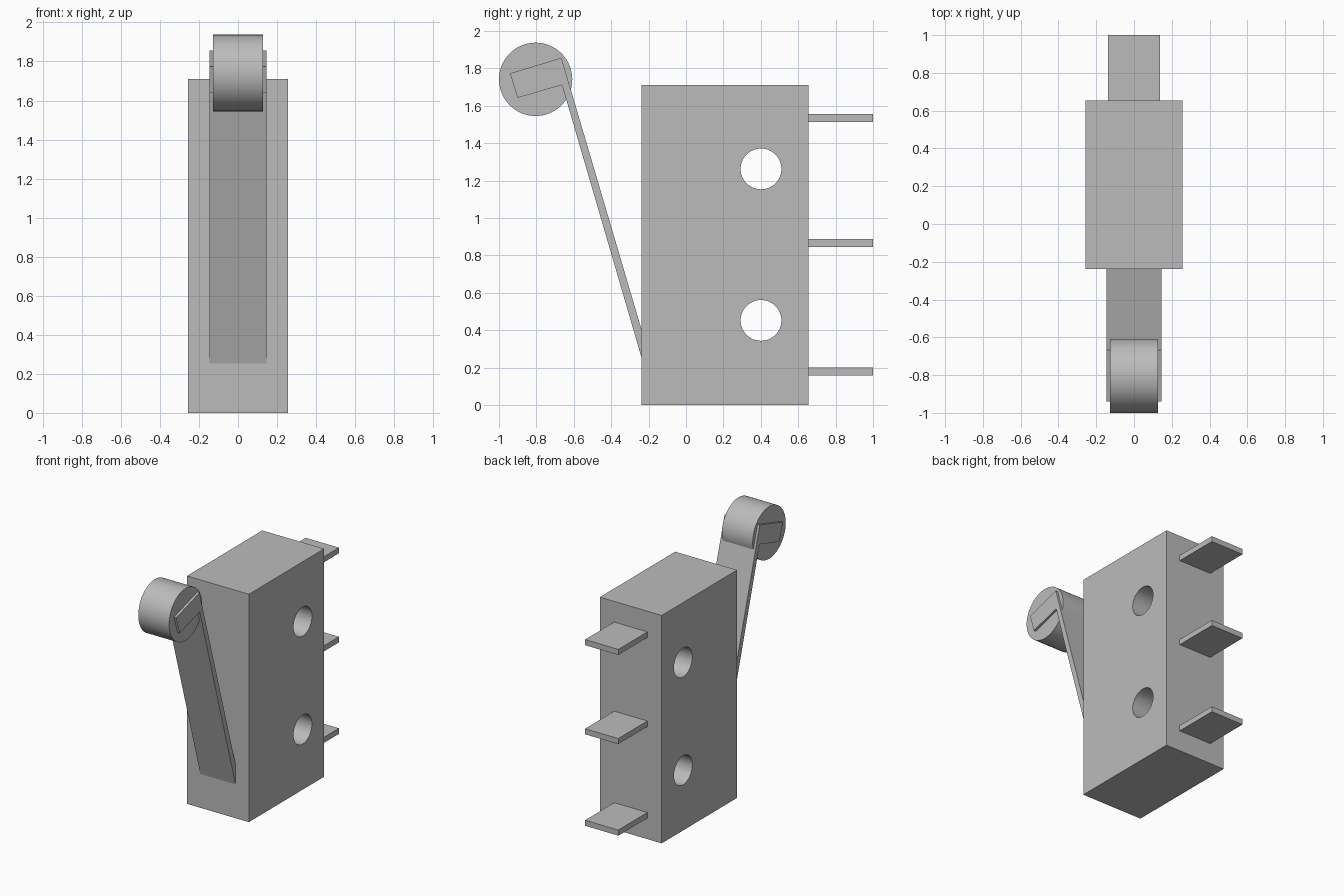
import bpy
import bmesh
import math
from mathutils import Matrix

old = bpy.data.objects.get("Cube")
if old:
    bpy.data.objects.remove(old, do_unlink=True)

grey = bpy.data.materials.new("plain grey")
grey.use_nodes = True
colour = (0.5, 0.5, 0.5, 1)
grey.diffuse_color = colour
grey.node_tree.nodes["Principled BSDF"].inputs["Base Color"].default_value = colour


def add_object(name, bm):
    """Turn a bmesh into a grey object."""
    bmesh.ops.recalc_face_normals(bm, faces=bm.faces)
    mesh = bpy.data.meshes.new(name)
    bm.to_mesh(mesh)
    bm.free()
    mesh.materials.append(grey)
    obj = bpy.data.objects.new(name, mesh)
    bpy.context.collection.objects.link(obj)
    return obj


def extrude_profile(name, points, half_width):
    """Sweep a side profile of (y, z) points across x."""
    bm = bmesh.new()
    face = bm.faces.new([bm.verts.new((-half_width, y, z)) for y, z in points])
    swept = bmesh.ops.extrude_face_region(bm, geom=[face])["geom"]
    verts = [v for v in swept if isinstance(v, bmesh.types.BMVert)]
    bmesh.ops.translate(bm, verts=verts, vec=(2 * half_width, 0, 0))
    return add_object(name, bm)


def block(name, half_width, y0, y1, z0, z1):
    return extrude_profile(name, [(y0, z0), (y1, z0), (y1, z1), (y0, z1)], half_width)


def cross_cylinder(name, y, z, radius, half_width):
    """Cylinder lying along x."""
    bm = bmesh.new()
    place = Matrix.Translation((0, y, z)) @ Matrix.Rotation(math.pi / 2, 4, "Y")
    bmesh.ops.create_cone(bm, cap_ends=True, segments=64, radius1=radius,
                          radius2=radius, depth=2 * half_width, matrix=place)
    return add_object(name, bm)


def smooth(obj):
    bpy.ops.object.select_all(action="DESELECT")
    obj.select_set(True)
    bpy.context.view_layer.objects.active = obj
    bpy.ops.object.shade_smooth_by_angle(angle=math.radians(30))


# Switch body with two mounting holes
BACK = 0.655
housing = block("housing", 0.257, -0.238, BACK, 0, 1.711)
bpy.context.view_layer.objects.active = housing
for hole_z in (0.452, 1.262):
    cutter = cross_cylinder("hole_cutter", 0.401, hole_z, 0.109, 0.4)
    cutter.hide_render = True
    cut = housing.modifiers.new("mounting hole", "BOOLEAN")
    cut.operation = "DIFFERENCE"
    cut.solver = "EXACT"
    cut.object = cutter
    bpy.ops.object.modifier_apply(modifier=cut.name)
    bpy.data.objects.remove(cutter, do_unlink=True)
smooth(housing)

# Terminals on the back
for label, z in (("lower", 0.179), ("middle", 0.866), ("upper", 1.535)):
    block(label + "_terminal", 0.138, BACK, 1.0, z - 0.021, z + 0.021)

# Bent lever arm with its hooked tip
extrude_profile("lever", [(-0.238, 0.254), (-0.238, 0.404), (-0.666, 1.856),
                          (-0.941, 1.773), (-0.901, 1.642), (-0.663, 1.711)], 0.146)

# Roller on the lever tip
smooth(cross_cylinder("roller", -0.804, 1.741, 0.196, 0.128))
